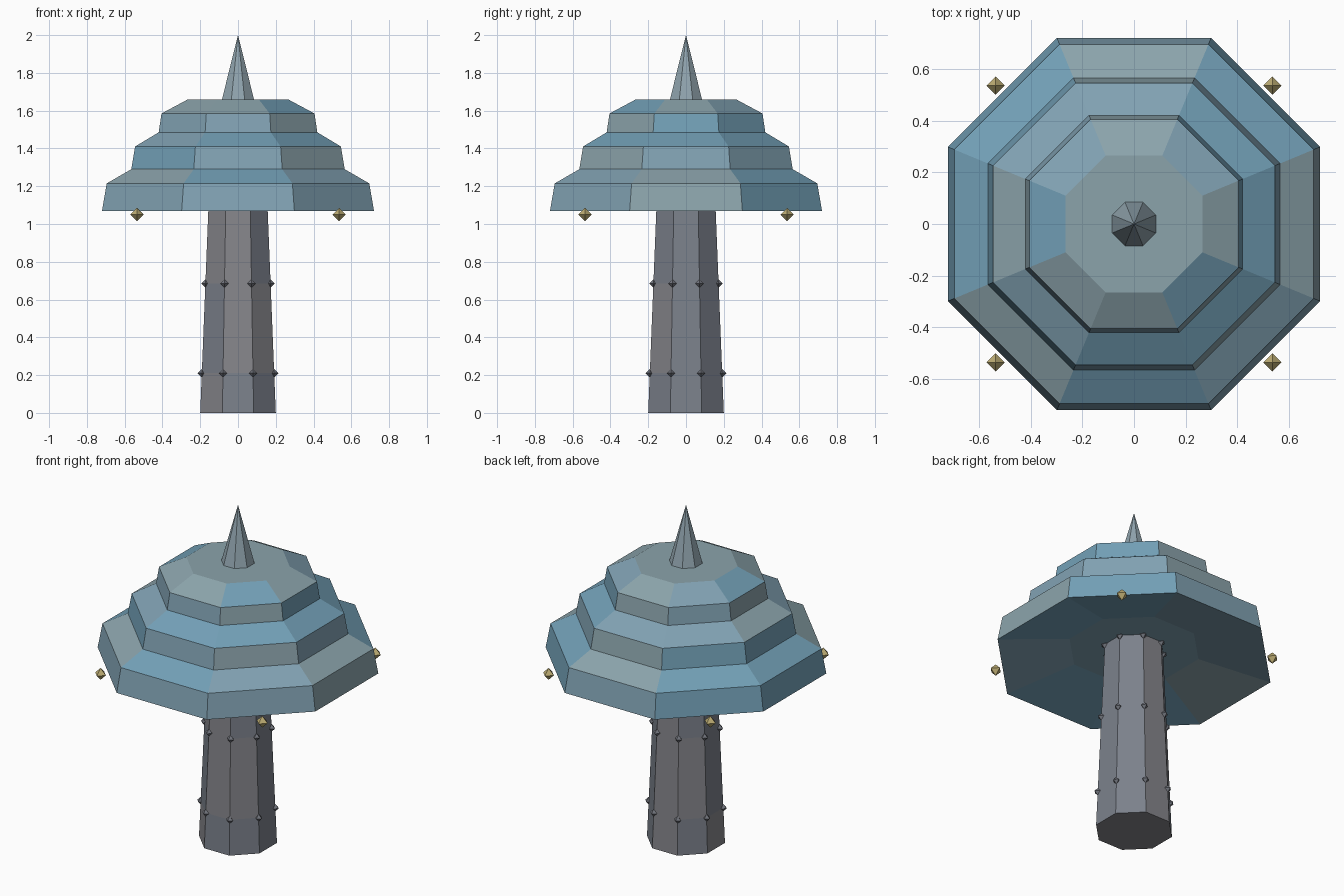
import bpy, bmesh, random
from math import cos, sin, pi, radians

if "Cube" in bpy.data.objects:
    bpy.data.objects.remove(bpy.data.objects["Cube"])

random.seed(4)
COS8 = cos(pi / 8)


def material(name, rgb):
    m = bpy.data.materials.new(name)
    m.diffuse_color = (*rgb, 1)
    m.use_nodes = True
    m.node_tree.nodes["Principled BSDF"].inputs["Base Color"].default_value = m.diffuse_color
    return m


BLUES = [material("slate_blue", (0.22, 0.36, 0.45)),
         material("mid_blue", (0.17, 0.35, 0.47)),
         material("grey_blue", (0.26, 0.37, 0.41))]
GREYS = [material("cool_grey", (0.20, 0.22, 0.26)),
         material("warm_grey", (0.24, 0.24, 0.26))]
SPIRE = [material("spire_grey_blue", (0.28, 0.37, 0.42))]
STUD = [material("stud_grey", (0.17, 0.18, 0.21))]
GOLD = [material("gold", (0.50, 0.41, 0.17))]


def finish(name, bm, mats):
    bmesh.ops.recalc_face_normals(bm, faces=bm.faces)
    for f in bm.faces:
        f.material_index = random.randrange(len(mats))
    me = bpy.data.meshes.new(name)
    bm.to_mesh(me)
    bm.free()
    for m in mats:
        me.materials.append(m)
    ob = bpy.data.objects.new(name, me)
    bpy.context.collection.objects.link(ob)
    return ob


def octagon_loft(name, profile, mats):
    """Closed eight-sided solid; profile is (half width across flats, z)."""
    bm = bmesh.new()
    rings = []
    for w, z in profile:
        r = w / COS8
        angles = [radians(22.5 + 45 * i) for i in range(8)]
        if w == 0:
            rings.append([bm.verts.new((0, 0, z))] * 8)
        else:
            rings.append([bm.verts.new((r * cos(a), r * sin(a), z)) for a in angles])
    for lo, hi in zip(rings, rings[1:]):
        for i in range(8):
            j = (i + 1) % 8
            bm.faces.new(dict.fromkeys((lo[i], lo[j], hi[j], hi[i])))
    for ring in (rings[0], rings[-1]):
        if ring[0] is not ring[1]:
            bm.faces.new(ring)
    return finish(name, bm, mats)


def octahedra(name, points, r, mats):
    bm = bmesh.new()
    for x, y, z in points:
        top, bottom = bm.verts.new((x, y, z + r)), bm.verts.new((x, y, z - r))
        ring = [bm.verts.new((x + r * cos(i * pi / 2), y + r * sin(i * pi / 2), z))
                for i in range(4)]
        for i in range(4):
            a, b = ring[i], ring[(i + 1) % 4]
            bm.faces.new((a, b, top))
            bm.faces.new((b, a, bottom))
    return finish(name, bm, mats)


def trunk_width(z):
    return 0.2 - 0.04 * z


# Tapered trunk
octagon_loft("trunk", [(trunk_width(z), z) for z in (0, 0.21, 0.685, 1.19)], GREYS)

# Studs on the trunk corners
octahedra("trunk_studs",
          [(trunk_width(z) / COS8 * cos(radians(22.5 + 45 * i)),
            trunk_width(z) / COS8 * sin(radians(22.5 + 45 * i)), z)
           for z in (0.21, 0.685, 1.14) for i in range(8)], 0.022, STUD)

# Three-tier canopy with a shallow recessed underside
octagon_loft("canopy", [(0.34, 1.145), (0.72, 1.07), (0.695, 1.215),
                        (0.565, 1.29), (0.545, 1.41), (0.42, 1.485),
                        (0.405, 1.585), (0.265, 1.66)], BLUES)

# Spire on top
octagon_loft("spire", [(0.086, 1.655), (0, 2.0)], SPIRE)

# Hanging gold ornaments at the diagonals
octahedra("ornaments", [(sx * 0.535, sy * 0.535, 1.05)
                        for sx in (-1, 1) for sy in (-1, 1)], 0.035, GOLD)
